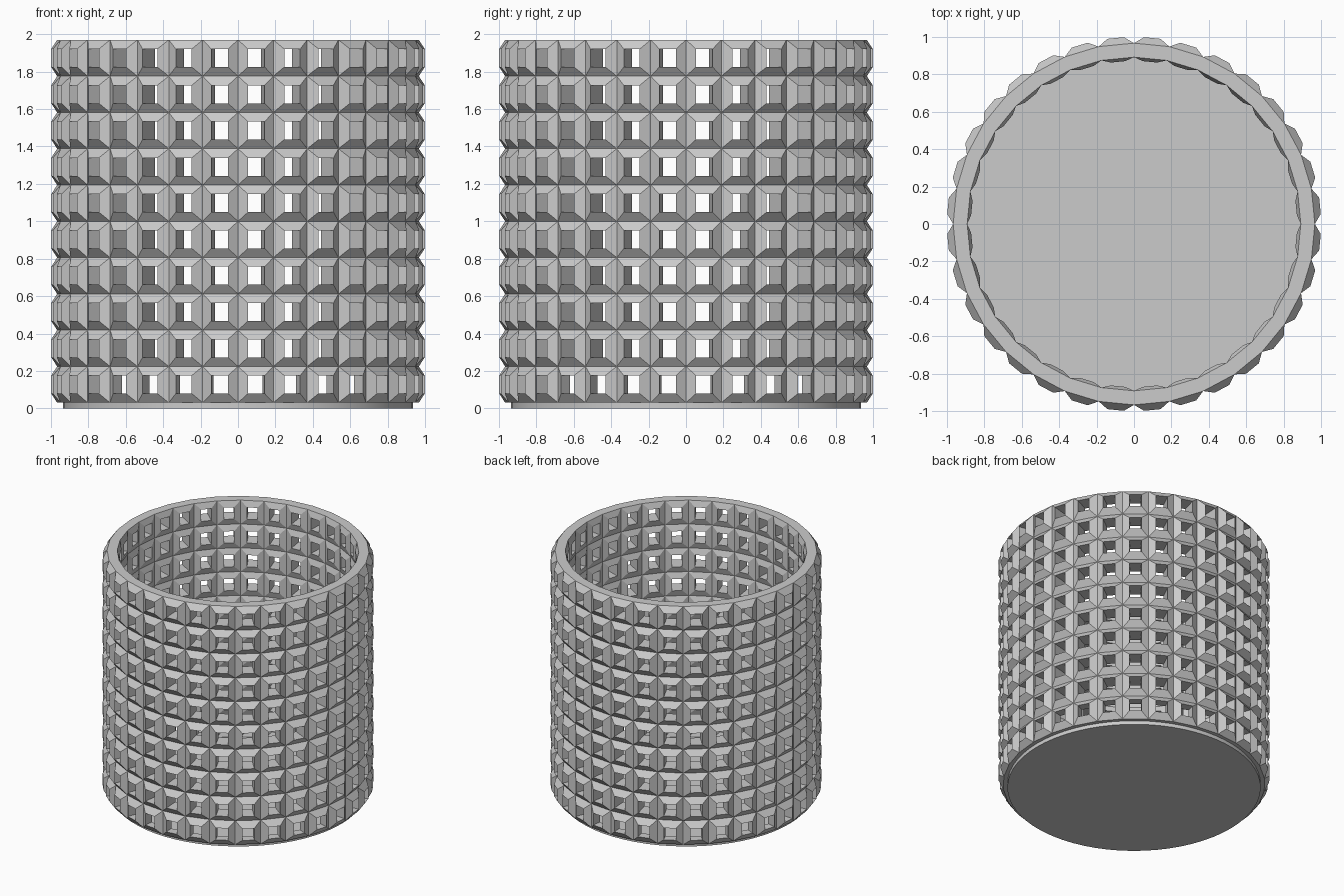
import bpy, bmesh, math

if "Cube" in bpy.data.objects:
    bpy.data.objects.remove(bpy.data.objects["Cube"])

SEGMENTS, ROWS = 32, 10
Z0, PITCH = 0.03, 0.194
STEP = 2 * math.pi / SEGMENTS
HOLE_A, HOLE_Z = math.radians(2.55), 0.048     # half sizes of each opening

gray = bpy.data.materials.new("light_gray")
gray.diffuse_color = (0.6, 0.6, 0.6, 1)
gray.use_nodes = True
gray.node_tree.nodes["Principled BSDF"].inputs["Base Color"].default_value = gray.diffuse_color


def point(r, a, z):
    return (r * math.sin(a), -r * math.cos(a), z)


def ring(bm, a, z, da, dz, r_low, r_high):
    """Four corners of a cell outline on the cylinder."""
    return [bm.verts.new(point(r, a + sa * da, z + sz * dz))
            for sa, sz, r in ((-1, -1, r_low), (1, -1, r_low),
                              (1, 1, r_high), (-1, 1, r_high))]


def bridge(bm, a, b):
    for i in range(4):
        j = (i + 1) % 4
        bm.faces.new((a[i], a[j], b[j], b[i]))


# Lattice wall: raised frames with square openings, outside and inside
bm = bmesh.new()
for row in range(ROWS):
    z = Z0 + PITCH * (row + 0.5)
    first = row == 0
    inner_low = 0.92 if first else 0.892
    inner_frame = 0.93 if first else 0.872
    for col in range(SEGMENTS):
        a = STEP * (col + 0.5)
        outer = ring(bm, a, z, STEP / 2, PITCH / 2, 0.967, 0.967)
        lip = ring(bm, a, z, HOLE_A, HOLE_Z, 1.0, 1.0)
        back = ring(bm, a, z, HOLE_A, HOLE_Z, inner_frame, inner_frame)
        inner = ring(bm, a, z, STEP / 2, PITCH / 2, inner_low, 0.892)
        bridge(bm, outer, lip)
        bridge(bm, lip, back)
        bridge(bm, back, inner)
        # Flat rims closing the wall at both ends
        if first:
            bm.faces.new((outer[0], outer[1], inner[1], inner[0]))
        if row == ROWS - 1:
            bm.faces.new((outer[3], outer[2], inner[2], inner[3]))
bmesh.ops.remove_doubles(bm, verts=bm.verts, dist=0.0005)
bmesh.ops.recalc_face_normals(bm, faces=bm.faces)
mesh = bpy.data.meshes.new("lattice_wall")
bm.to_mesh(mesh)
bm.free()
wall = bpy.data.objects.new("lattice_wall", mesh)
bpy.context.collection.objects.link(wall)
mesh.materials.append(gray)

# Base disc forming the floor
bpy.ops.mesh.primitive_cylinder_add(vertices=64, radius=0.935, depth=0.03,
                                    location=(0, 0, 0.015))
base = bpy.context.object
base.name = "base_disc"
base.data.materials.append(gray)
bpy.ops.object.shade_smooth_by_angle(angle=math.radians(30))
